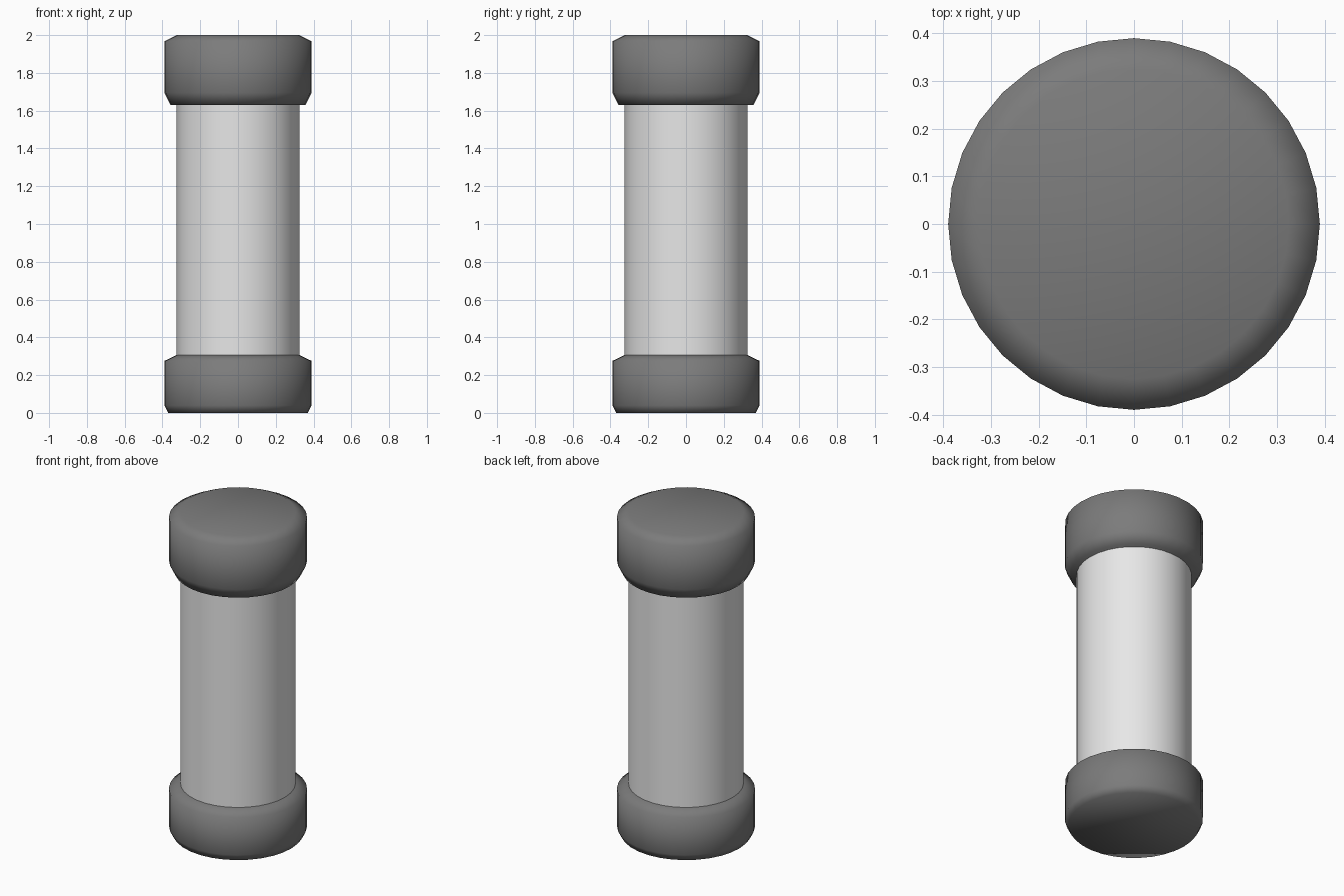
import bpy, bmesh, math

if "Cube" in bpy.data.objects:
    bpy.data.objects.remove(bpy.data.objects["Cube"])

SIDES = 32


def material(name, value):
    m = bpy.data.materials.new(name)
    m.diffuse_color = (value, value, value, 1)
    m.use_nodes = True
    m.node_tree.nodes["Principled BSDF"].inputs["Base Color"].default_value = m.diffuse_color
    return m


def lathe(name, profile, mat):
    """Revolve (radius, z) points around z, with flat end discs."""
    bm = bmesh.new()
    rings = [[bm.verts.new((r * math.cos(2 * math.pi * i / SIDES),
                            r * math.sin(2 * math.pi * i / SIDES), z))
              for i in range(SIDES)] for r, z in profile]
    for a, b in zip(rings, rings[1:]):
        for i in range(SIDES):
            j = (i + 1) % SIDES
            bm.faces.new((a[i], a[j], b[j], b[i]))
    bm.faces.new(rings[0][::-1])
    bm.faces.new(rings[-1])
    for f in bm.faces:
        f.smooth = True
    me = bpy.data.meshes.new(name)
    bm.to_mesh(me)
    bm.free()
    me.materials.append(mat)
    ob = bpy.data.objects.new(name, me)
    bpy.context.collection.objects.link(ob)
    return ob


dark = material("dark_grey", 0.2)
light = material("light_grey", 0.8)

# End caps with chamfered rims
lathe("bottom_cap", [(0.37, 0), (0.39, 0.04), (0.39, 0.275), (0.325, 0.307)], dark)
lathe("top_cap", [(0.358, 1.63), (0.39, 1.695), (0.39, 1.967), (0.325, 2.0)], dark)

# Tube between the caps, sharp at its ends
tube = lathe("tube", [(0.325, 0.306), (0.325, 1.631)], light)
for p in tube.data.polygons:
    p.use_smooth = abs(p.normal.z) < 0.5
